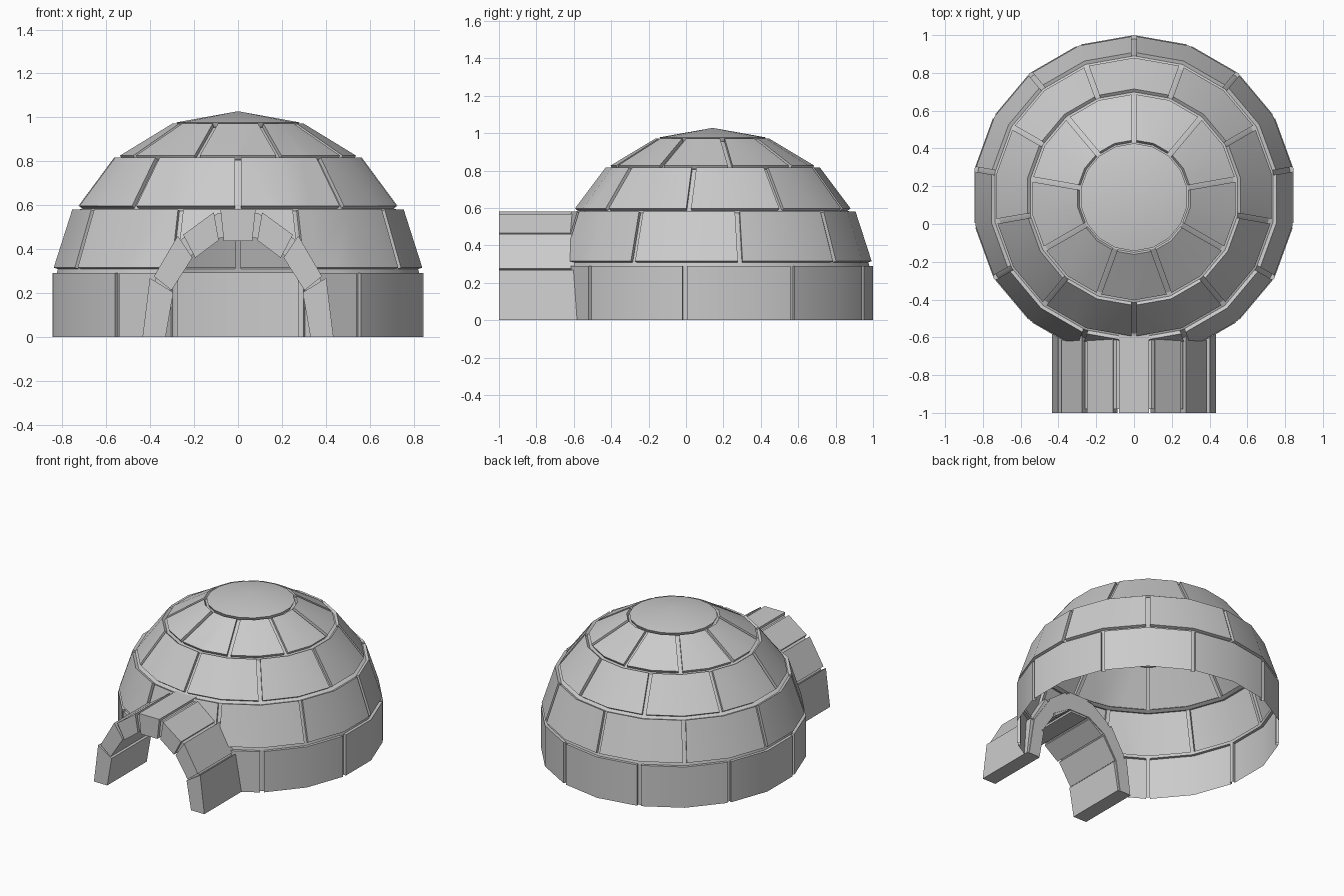
import bpy, bmesh
from math import sin, cos, radians
from mathutils import Vector

if "Cube" in bpy.data.objects:
    bpy.data.objects.remove(bpy.data.objects["Cube"])

CY, DEPTH, GAP, STEP = 0.142, 0.02, 0.013, 20
CENTER = Vector((0, CY, 0))


def ring_pt(r, z, a):
    return Vector((r * sin(radians(a)), CY + r * cos(radians(a)), z))


def face(bm, pts, away):
    """Add a face whose normal points away from a reference point."""
    f = bm.faces.new([bm.verts.new(p) for p in pts])
    f.normal_update()
    if f.normal.dot(f.calc_center_median() - away) < 0:
        f.normal_flip()


def finish(name, bm, smooth=False):
    bmesh.ops.remove_doubles(bm, verts=bm.verts, dist=1e-5)
    me = bpy.data.meshes.new(name)
    bm.to_mesh(me)
    bm.free()
    ob = bpy.data.objects.new(name, me)
    bpy.context.collection.objects.link(ob)
    if smooth:
        bpy.ops.object.select_all(action='DESELECT')
        bpy.context.view_layer.objects.active = ob
        ob.select_set(True)
        bpy.ops.object.shade_smooth_by_angle(angle=radians(30))
    return ob


def inset(c):
    """Move a course profile inward along its normal."""
    r0, z0, r1, z1 = c
    n = Vector((z1 - z0, r0 - r1)).normalized() * DEPTH
    return (r0 - n.x, max(z0 - n.y, 0), r1 - n.x, z1 - n.y)


def block_row(r, z, s):
    """Three points of a block edge, leaving half a joint at each end."""
    a, m, b = (ring_pt(r, z, s + k * STEP) for k in range(3))
    t = GAP / (a - m).length
    return [a.lerp(m, t), m, b.lerp(m, t)]


def course(bm, c, start, rim):
    i = inset(c)
    for k in range(9):
        s = start + k * 2 * STEP
        lo, hi = block_row(c[0], c[1], s), block_row(c[2], c[3], s)
        li, hi_in = block_row(i[0], i[1], s), block_row(i[2], i[3], s)
        mid = (li[1] + hi_in[1]) / 2
        for j in (0, 1):
            face(bm, [lo[j], lo[j + 1], hi[j + 1], hi[j]], CENTER)
            face(bm, [hi[j], hi[j + 1], hi_in[j + 1], hi_in[j]], mid - Vector((0, 0, .3)))
            if rim:
                face(bm, [lo[j], lo[j + 1], li[j + 1], li[j]], mid + Vector((0, 0, .3)))
        # block ends and the recessed joint beside them
        for e, ang in ((0, s), (2, s + 2 * STEP)):
            face(bm, [lo[e], hi[e], hi_in[e], li[e]], mid)
            face(bm, [li[e], hi_in[e], ring_pt(i[2], i[3], ang), ring_pt(i[0], i[1], ang)], CENTER)


def joint_ring(bm, r0, z0, r1, z1, away=CENTER):
    for k in range(18):
        a, b = k * STEP, (k + 1) * STEP
        pts = [ring_pt(r0, z0, a), ring_pt(r0, z0, b)]
        pts += [ring_pt(r1, z1, b), ring_pt(r1, z1, a)] if r1 else [Vector((0, CY, z1))]
        face(bm, pts, away)


# entrance arch, right half: joint profile (x, z)
OUT = [(.42, 0), (.378, .262), (.255, .447), (.093, .563)]
INN = [(.345, 0), (.312, .212), (.212, .373), (.083, .45)]


def mirrored(half):
    return half + [(-x, z) for x, z in reversed(half)]


# dome courses: bottom radius, height, top radius, height
dome = bmesh.new()
COURSES = [(.858, 0, .858, .29), (.853, .315, .767, .58),
           (.738, .597, .573, .817), (.546, .826, .303, .972)]
for n, c in enumerate(COURSES):
    course(dome, c, STEP if n % 2 == 0 else 0, n > 0)
    i = inset(c)
    nxt = inset(COURSES[n + 1])[:2] if n < 3 else (.275, .955)
    joint_ring(dome, i[2], i[3], *nxt)

# doorway opening through the dome
bmesh.ops.remove_doubles(dome, verts=dome.verts, dist=1e-5)
outline = mirrored(OUT)
planes = []
for (x0, z0), (x1, z1) in zip(outline, outline[1:]):
    no = Vector((z1 - z0, 0, x0 - x1)).normalized()
    co = Vector((x0, 0, z0))
    if no.dot(Vector((0, 0, .2)) - co) > 0:
        no = -no
    planes.append((co, no))
for co, no in planes:
    fs = [f for f in dome.faces if f.calc_center_median().y < -.3]
    geom = fs + list({e for f in fs for e in f.edges}) + list({v for f in fs for v in f.verts})
    bmesh.ops.bisect_plane(dome, geom=geom, dist=1e-5, plane_co=co, plane_no=no)
inside = [f for f in dome.faces if f.calc_center_median().y < -.3
          and all(no.dot(f.calc_center_median() - co) < 0 for co, no in planes)]
bmesh.ops.delete(dome, geom=inside, context='FACES')
finish("dome", dome, True)

# cap
cap = bmesh.new()
joint_ring(cap, .285, .977, 0, 1.028)
joint_ring(cap, .275, .955, .285, .977)
finish("cap", cap, True)


def prism(name, loops, y0, y1):
    """Extrude quads drawn in x, z along y."""
    bm = bmesh.new()
    for loop in loops:
        f = bm.faces.new([bm.verts.new((x, y0, z)) for x, z in loop])
        f.normal_update()
    bmesh.ops.remove_doubles(bm, verts=bm.verts, dist=1e-5)
    ext = bmesh.ops.extrude_face_region(bm, geom=bm.faces[:], use_keep_orig=True)
    vs = [v for v in ext['geom'] if isinstance(v, bmesh.types.BMVert)]
    bmesh.ops.translate(bm, verts=vs, vec=(0, y1 - y0, 0))
    bmesh.ops.recalc_face_normals(bm, faces=bm.faces[:])
    return finish(name, bm)


# recessed arch core
o, q = mirrored(OUT), mirrored(INN)
prism("arch_joints", [[o[k], o[k + 1], q[k + 1], q[k]] for k in range(7)], -.98, -.55)

# arch blocks
SIDE = {"foot": [(.435, 0), (.402, .268), (.295, .202), (.33, 0)],
        "lower": [(.383, .275), (.275, .46), (.208, .36), (.303, .212)],
        "upper": [(.25, .465), (.11, .567), (.088, .44), (.195, .36)]}
for part, pts in SIDE.items():
    prism("arch_%s_right" % part, [pts], -1, -.555)
    prism("arch_%s_left" % part, [[(-x, z) for x, z in pts]], -1, -.555)
prism("arch_keystone", [[(.08, .58), (-.08, .58), (-.065, .437), (.065, .437)]], -1, -.555)
